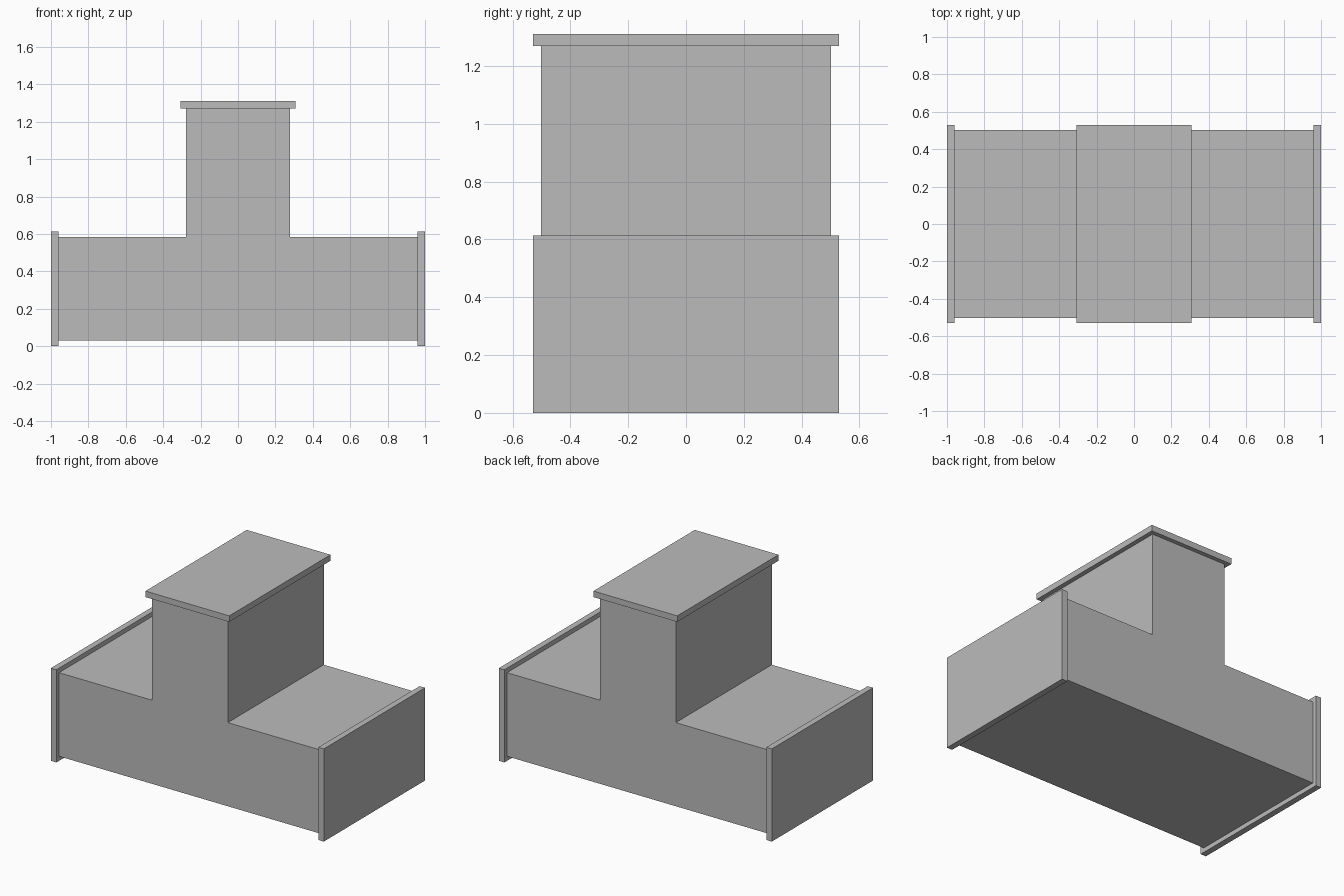
import bpy
import bmesh

cube = bpy.data.objects.get("Cube")
if cube:
    bpy.data.objects.remove(cube, do_unlink=True)

# Single plain grey
grey = bpy.data.materials.new("duct grey")
grey.use_nodes = True
colour = (0.5, 0.5, 0.5, 1)
grey.diffuse_color = colour
grey.node_tree.nodes["Principled BSDF"].inputs["Base Color"].default_value = colour


def extrude_profile(name, outline, half_depth):
    """Extrude an (x, z) outline along y, centred on y = 0."""
    bm = bmesh.new()
    face = bm.faces.new([bm.verts.new((x, -half_depth, z)) for x, z in outline])
    result = bmesh.ops.extrude_face_region(bm, geom=[face])
    verts = [v for v in result["geom"] if isinstance(v, bmesh.types.BMVert)]
    bmesh.ops.translate(bm, verts=verts, vec=(0, 2 * half_depth, 0))
    bmesh.ops.recalc_face_normals(bm, faces=bm.faces)
    mesh = bpy.data.meshes.new(name)
    bm.to_mesh(mesh)
    bm.free()
    mesh.materials.append(grey)
    obj = bpy.data.objects.new(name, mesh)
    bpy.context.collection.objects.link(obj)


def plate(name, x0, x1, z0, z1):
    extrude_profile(name, [(x0, z0), (x1, z0), (x1, z1), (x0, z1)], FLANGE_DEPTH)


FLANGE_DEPTH = 0.53
BODY_DEPTH = 0.502
HALF = 0.277      # half width of the branch
LIP = 0.03        # flange overhang
THICK = 0.04      # flange thickness
TOP = 1.31
INNER = 1 - THICK
RUN_TOP = LIP + 2 * HALF

# T-shaped body, outlined from its right half
right = [(INNER, LIP), (INNER, RUN_TOP), (HALF, RUN_TOP), (HALF, TOP - THICK)]
left = [(-x, z) for x, z in reversed(right)]
extrude_profile("duct_body", right + left, BODY_DEPTH)

# Flanges on the three openings
plate("left_flange", INNER, 1, 0, RUN_TOP + LIP)
plate("right_flange", -1, -INNER, 0, RUN_TOP + LIP)
plate("top_flange", -HALF - LIP, HALF + LIP, TOP - THICK, TOP)
